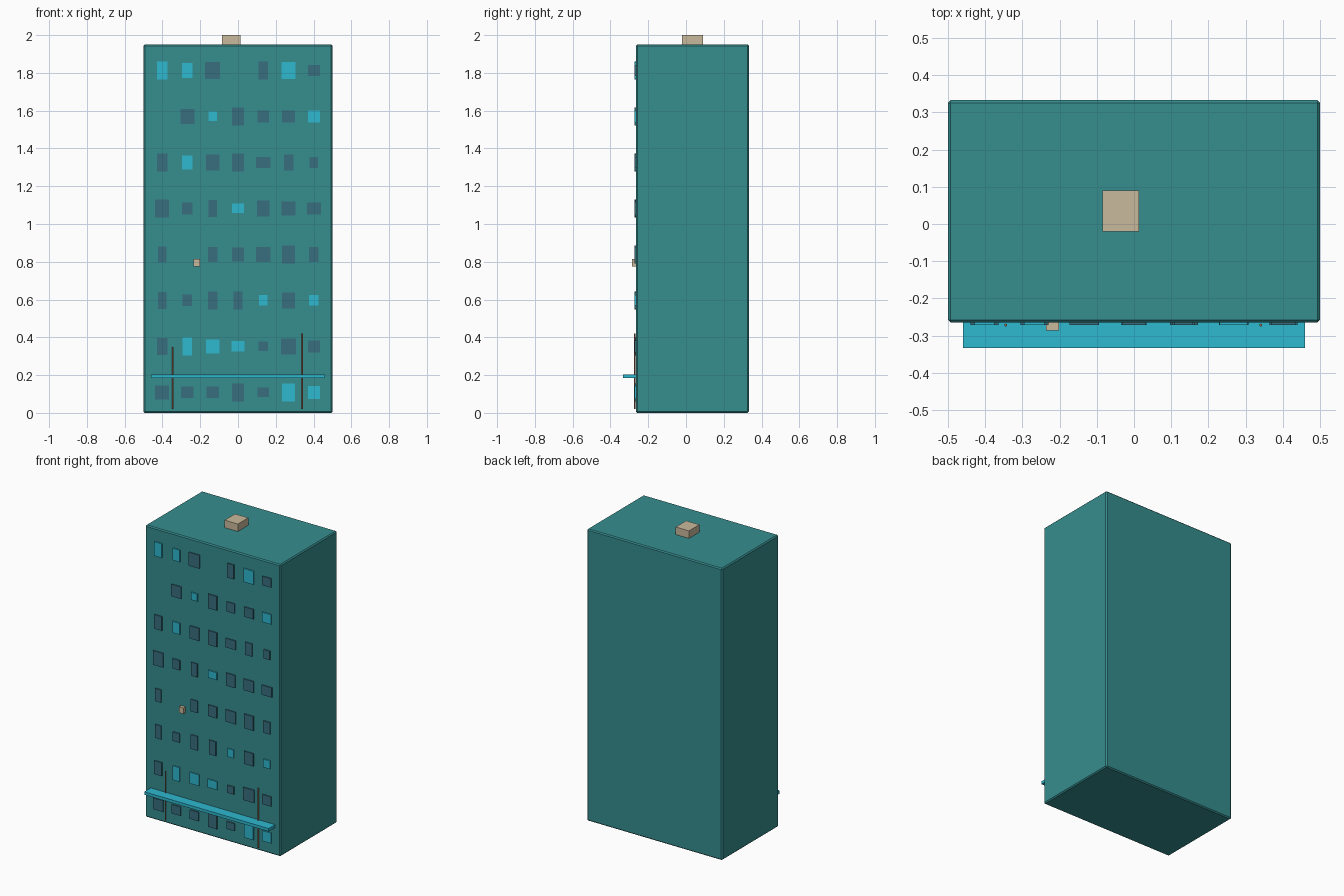
import bpy

cube = bpy.data.objects.get("Cube")
if cube:
    bpy.data.objects.remove(cube, do_unlink=True)


def material(name, srgb):
    """Flat material from 0-255 display values, stored as linear."""
    linear = [((c / 255 + 0.055) / 1.055) ** 2.4 for c in srgb] + [1]
    mat = bpy.data.materials.new(name)
    mat.use_nodes = True
    mat.diffuse_color = linear
    mat.node_tree.nodes["Principled BSDF"].inputs["Base Color"].default_value = linear
    return mat


teal = material("teal wall", (54, 141, 143))
cyan = material("bright cyan", (46, 184, 208))
slate = material("dark slate glass", (56, 110, 126))
beige = material("beige metal", (202, 186, 156))
rust = material("rusty pipe", (160, 106, 78))


def box(name, x, y, z, mat, bevel=0):
    """Box from (min, max) ranges on each axis."""
    ranges = (x, y, z)
    bpy.ops.mesh.primitive_cube_add(size=1, location=[(a + b) / 2 for a, b in ranges])
    obj = bpy.context.object
    obj.name = name
    obj.scale = [b - a for a, b in ranges]
    bpy.ops.object.transform_apply(location=False, rotation=False, scale=True)
    obj.data.materials.append(mat)
    if bevel:
        mod = obj.modifiers.new("edge bevel", "BEVEL")
        mod.width = bevel
        mod.segments = 1
    return obj


FRONT = -0.265

# Main tower block with slightly chamfered edges
box("tower_block", (-0.5, 0.5), (FRONT, 0.333), (0, 1.95), teal, 0.007)

# Windows: (width, height) in hundredths per column, top floor first
floors = [
    [(5.5, 9.5), (5.5, 8), (8, 9), None, (5, 9.5), (7.5, 9), (6.5, 6)],
    [None, (7.5, 8), (4.5, 5), (6.5, 9.5), (6, 6.5), (7, 6.5), (6.5, 6.5)],
    [(5.5, 9.5), (5.5, 7.5), (7, 8.5), (6.5, 9.5), (7.5, 6), (5, 8.5), (4.5, 6)],
    [(7.5, 9.5), (5.5, 6.5), (4.5, 9), (6.5, 5), (6.5, 8.5), (7.5, 7.5), (7.5, 6.5)],
    [(4.5, 8.5), None, (5, 8), (6.5, 7.5), (7.5, 8), (7, 9.5), (5, 8)],
    [(4.5, 9), (5, 6), (5, 9.5), (5, 9.5), (4.5, 5.5), (7, 8.5), (5, 5.5)],
    [(5.5, 9), (5, 9.5), (7, 7.5), (7, 5.5), (5, 5), (8, 8.5), (6.5, 6.5)],
    [(7.5, 7.5), (6.5, 6), (6.5, 6), (6.5, 9.5), (6, 5), (7, 9.5), (6.5, 7)],
]
# Lit windows are marked L
lit = ["LL...L.", "..L...L", ".L.....", "...L...",
       ".......", "....L.L", ".LLL...", ".....LL"]

for row, (sizes, lights) in enumerate(zip(floors, lit)):
    z = 1.813 - row * 0.2435
    for col, (size, light) in enumerate(zip(sizes, lights)):
        if size is None:
            continue
        x = (col - 3) * 0.134
        w, h = size[0] / 200, size[1] / 200
        box(f"window_floor_{len(floors) - row}_column_{col + 1}",
            (x - w, x + w), (FRONT - 0.007, FRONT + 0.002), (z - h, z + h),
            cyan if light == "L" else slate)

# Entrance canopy across the front
box("canopy", (-0.46, 0.46), (-0.333, FRONT + 0.005), (0.184, 0.204), cyan)

# Wall unit and roof unit
box("air_conditioner", (-0.236, -0.202), (-0.287, FRONT + 0.005), (0.775, 0.815), beige)
box("roof_unit", (-0.085, 0.013), (-0.02, 0.09), (1.945, 2), beige)

# Thin pipes climbing the wall
for side, x, top in (("right", -0.345, 0.35), ("left", 0.341, 0.42)):
    bpy.ops.mesh.primitive_cylinder_add(
        vertices=8, radius=0.004, depth=top - 0.02, location=(x, -0.272, (top + 0.02) / 2))
    pipe = bpy.context.object
    pipe.name = f"{side}_pipe"
    pipe.data.materials.append(rust)
    bpy.ops.object.shade_smooth_by_angle()
